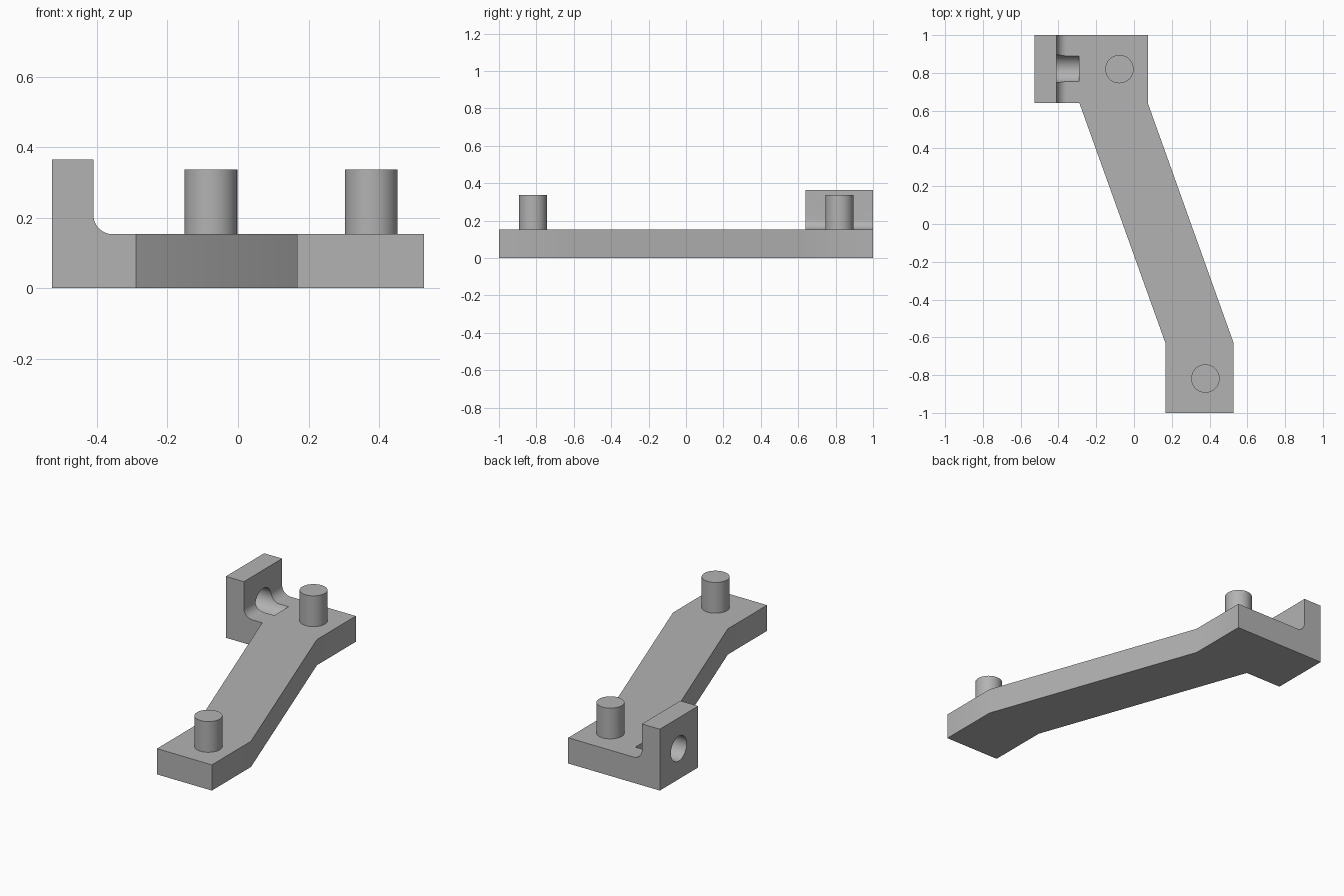
import bpy, bmesh, math
from mathutils import Vector

cube = bpy.data.objects.get("Cube")
if cube:
    bpy.data.objects.remove(cube, do_unlink=True)

THICK, TOP = 0.153, 0.365        # arm thickness, upright plate height
PLATE_X, FILLET = -0.41, 0.055   # inner face of the plate and its root fillet

grey = bpy.data.materials.new("mid grey")
grey.use_nodes = True
colour = (0.45, 0.45, 0.45, 1)
grey.diffuse_color = colour
grey.node_tree.nodes["Principled BSDF"].inputs["Base Color"].default_value = colour


def prism(name, points, direction):
    """Extrude a closed flat outline along a direction."""
    bm = bmesh.new()
    face = bm.faces.new([bm.verts.new(p) for p in points])
    new = bmesh.ops.extrude_face_region(bm, geom=[face])["geom"]
    bmesh.ops.translate(bm, vec=Vector(direction),
                        verts=[g for g in new if isinstance(g, bmesh.types.BMVert)])
    bmesh.ops.recalc_face_normals(bm, faces=bm.faces)
    mesh = bpy.data.meshes.new(name)
    bm.to_mesh(mesh)
    bm.free()
    mesh.materials.append(grey)
    obj = bpy.data.objects.new(name, mesh)
    bpy.context.collection.objects.link(obj)
    return obj


def ring(radius, place, count=64):
    """Points of a circle, placed in space by a function of its two coordinates."""
    angles = [2 * math.pi * i / count for i in range(count)]
    return [place(radius * math.cos(a), radius * math.sin(a)) for a in angles]


def select_only(obj):
    bpy.ops.object.select_all(action="DESELECT")
    obj.select_set(True)
    bpy.context.view_layer.objects.active = obj


def smooth(obj):
    select_only(obj)
    bpy.ops.object.shade_smooth_by_angle(angle=math.radians(30))


def cut(obj, cutter):
    cutter.hide_render = True
    select_only(obj)
    mod = obj.modifiers.new("cut", "BOOLEAN")
    mod.operation, mod.solver, mod.object = "DIFFERENCE", "EXACT", cutter
    bpy.ops.object.modifier_apply(modifier=mod.name)
    bpy.data.objects.remove(cutter, do_unlink=True)


# Cranked arm outline, raised to the full height of the end plate
outline = [(-0.528, 1), (-0.528, 0.64), (-0.289, 0.64), (0.167, -0.632), (0.167, -1),
           (0.528, -1), (0.528, -0.632), (0.075, 0.635), (0.075, 1)]
arm = prism("bracket_arm", [(x, y, 0) for x, y in outline], (0, 0, TOP))

# Clear the space above the arm, leaving the upright plate with a fillet
arc = [math.radians(180 + 90 * i / 16) for i in range(17)]
profile = [(PLATE_X, 0.6)]
profile += [(PLATE_X + FILLET * (1 + math.cos(a)), THICK + FILLET * (1 + math.sin(a)))
            for a in arc]
profile += [(1, THICK), (1, 0.6)]
cut(arm, prism("space_cutter", [(x, -1.3, z) for x, z in profile], (0, 2.6, 0)))

# Bolt hole through the plate, running on as a groove in the arm
hole = ring(0.074, lambda u, v: (-0.7, 0.822 + u, 0.182 + v))
cut(arm, prism("hole_cutter", hole, (0.7 - 0.29, 0, 0)))
smooth(arm)

# Locating pegs, one at each end
for name, cx, cy in (("back_peg", -0.077, 0.82), ("front_peg", 0.378, -0.818)):
    peg = prism(name, ring(0.075, lambda u, v: (cx + u, cy + v, THICK - 0.01)),
                (0, 0, 0.336 - THICK + 0.01))
    smooth(peg)
